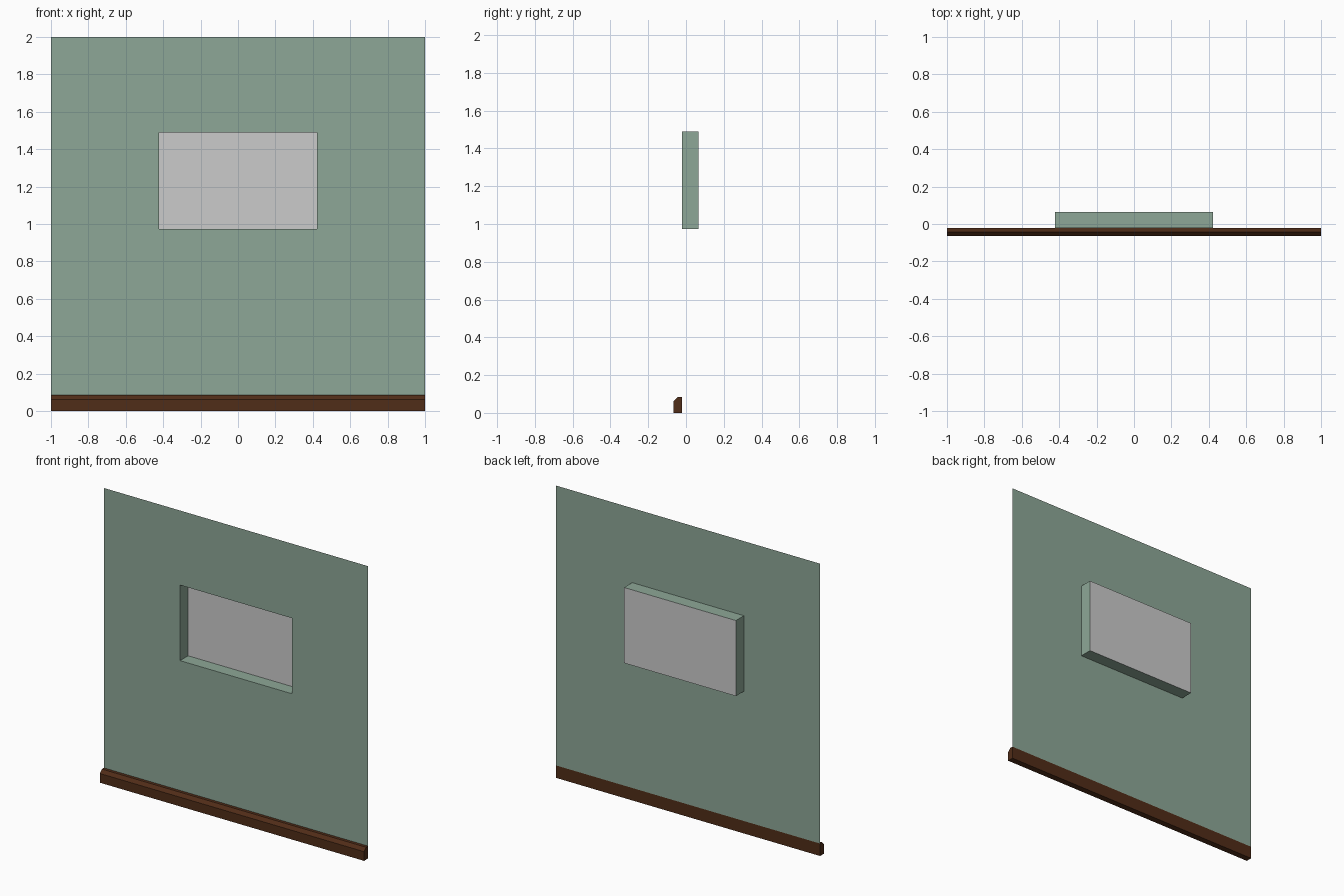
import bpy

if "Cube" in bpy.data.objects:
    bpy.data.objects.remove(bpy.data.objects["Cube"])

WALL_Y, BACK_Y = -0.022, 0.065
X0, X1, Z0, Z1 = -0.423, 0.423, 0.973, 1.49   # window opening
TRIM_H = 0.085


def material(name, rgb):
    m = bpy.data.materials.new(name)
    m.diffuse_color = (*rgb, 1)
    m.use_nodes = True
    m.node_tree.nodes["Principled BSDF"].inputs["Base Color"].default_value = m.diffuse_color
    return m


def build(name, verts, faces, mat=None):
    me = bpy.data.meshes.new(name)
    me.from_pydata(verts, [], faces)
    me.update()
    ob = bpy.data.objects.new(name, me)
    bpy.context.collection.objects.link(ob)
    if mat:
        me.materials.append(mat)
    return ob


def rect(x0, x1, z0, z1, y):
    return [(x0, y, z0), (x1, y, z0), (x1, y, z1), (x0, y, z1)]


green = material("wall_paint", (0.27, 0.39, 0.31))
brown = material("dark_wood", (0.081, 0.026, 0.009))

# Wall sheet with opening, plus the window reveal running back to the pane
verts = (rect(-1, 1, TRIM_H, 2, WALL_Y) + rect(X0, X1, Z0, Z1, WALL_Y)
         + rect(X0, X1, Z0, Z1, BACK_Y))
faces = []
for ring in (0, 4):
    for i in range(4):
        j = (i + 1) % 4
        faces.append((ring + i, ring + j, ring + 4 + j, ring + 4 + i))
build("wall", verts, faces, green)

# Window pane closing the recess
build("window_pane", rect(X0, X1, Z0, Z1, BACK_Y), [(0, 1, 2, 3)])

# Skirting board: chamfered profile extruded along x
profile = [(WALL_Y, 0), (WALL_Y, TRIM_H), (-0.044, TRIM_H), (-0.065, 0.063), (-0.065, 0)]
n = len(profile)
verts = [(x, y, z) for x in (-1, 1) for y, z in profile]
faces = [(i, n + i, n + (i + 1) % n, (i + 1) % n) for i in range(n)]
faces += [tuple(range(n)), tuple(range(2 * n - 1, n - 1, -1))]
skirting = build("skirting_board", verts, faces, brown)

# Make the skirting normals point outward
import bmesh
bm = bmesh.new()
bm.from_mesh(skirting.data)
bmesh.ops.recalc_face_normals(bm, faces=bm.faces)
bm.to_mesh(skirting.data)
bm.free()
